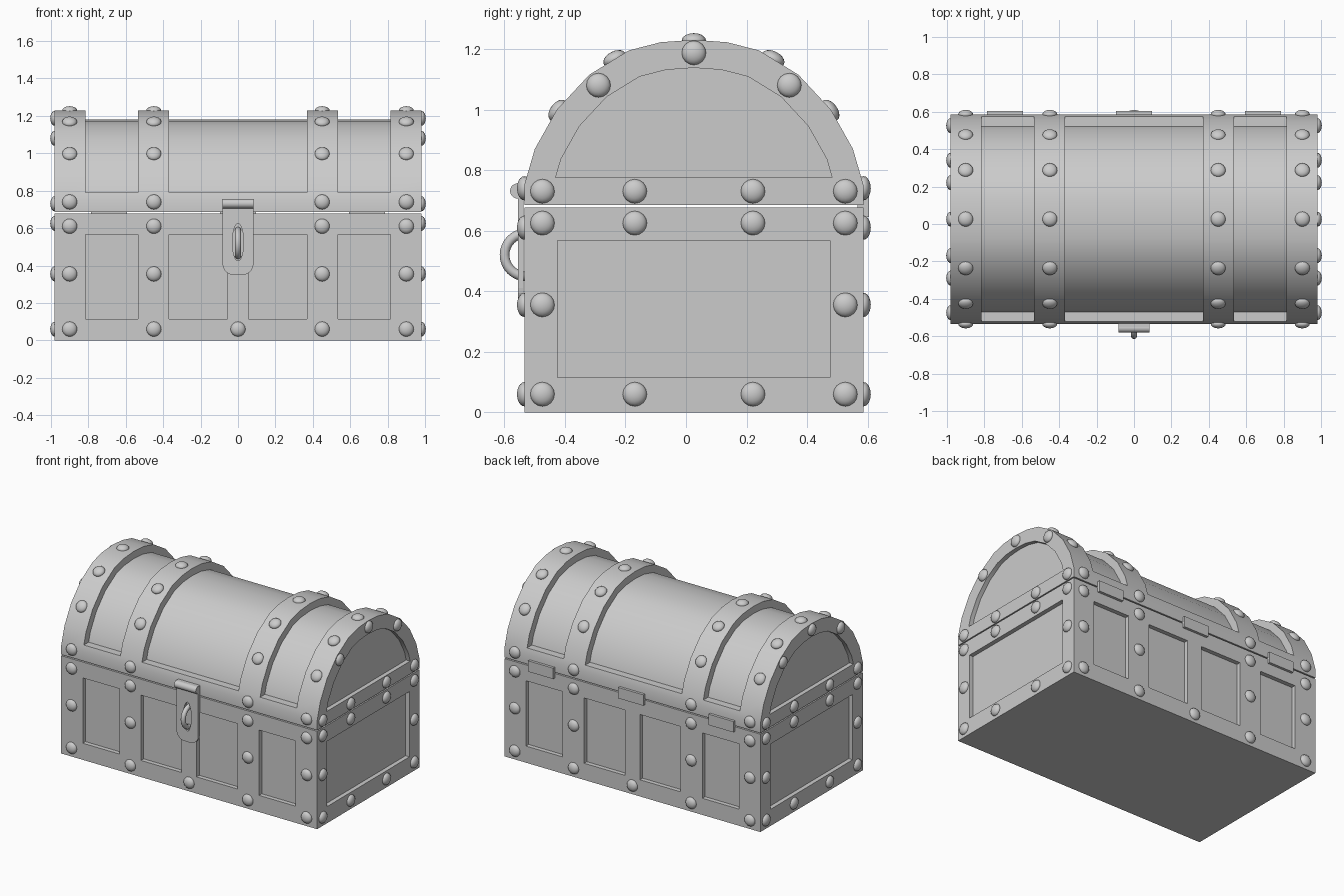
import bpy, bmesh
from math import sin, cos, pi, radians
from mathutils import Vector, Matrix

if "Cube" in bpy.data.objects:
    bpy.data.objects.remove(bpy.data.objects["Cube"])

CY = 0.026          # depth centre of the box
HX, HY = 0.98, 0.56  # half length, half depth
ZC = 0.67           # centre height of the lid arch
HALF = [(.56, .685), (.56, .75), (.525, .87), (.452, 1.0), (.345, 1.115), (.215, 1.195), (.11, 1.222)]
PROFILE = HALF + [(0, 1.23)] + [(-y, z) for y, z in reversed(HALF)]


def finish(name, bm, smooth=None):
    bmesh.ops.recalc_face_normals(bm, faces=bm.faces)
    me = bpy.data.meshes.new(name)
    bm.to_mesh(me)
    bm.free()
    ob = bpy.data.objects.new(name, me)
    bpy.context.collection.objects.link(ob)
    if smooth:
        smooth_by_angle(ob, smooth)
    return ob


def smooth_by_angle(ob, deg):
    bpy.ops.object.select_all(action='DESELECT')
    ob.select_set(True)
    bpy.context.view_layer.objects.active = ob
    bpy.ops.object.shade_smooth_by_angle(angle=radians(deg))


def box(bm, x0, x1, y0, y1, z0, z1):
    m = Matrix.Translation(((x0 + x1) / 2, (y0 + y1) / 2 + CY, (z0 + z1) / 2))
    bmesh.ops.create_cube(bm, size=1, matrix=m @ Matrix.Diagonal((x1 - x0, y1 - y0, z1 - z0, 1)))


def prism(bm, pts, a, b, axis='x'):
    def ring(d):
        return [bm.verts.new((d, u + CY, v) if axis == 'x' else (u, d + CY, v)) for u, v in pts]
    r0, r1 = ring(a), ring(b)
    n = len(pts)
    bm.faces.new(r0)
    bm.faces.new(r1[::-1])
    for i in range(n):
        bm.faces.new((r0[i], r0[(i + 1) % n], r1[(i + 1) % n], r1[i]))


def arch(s, base):
    """Lid profile scaled about its centre and cut off at height base."""
    p = [(y * s, ZC + (z - ZC) * s) for y, z in PROFILE]
    out = []
    for (y0, z0), (y1, z1) in zip(p, p[1:]):
        if (z0 - base) * (z1 - base) < 0:
            t = (base - z0) / (z1 - z0)
            out.append((y0 + t * (y1 - y0), base))
        if z1 > base:
            out.append((y1, z1))
    return out


def cut(ob, bm):
    cutter = finish("cutter", bm)
    cutter.hide_render = True
    mod = ob.modifiers.new("cut", 'BOOLEAN')
    mod.object = cutter
    mod.operation = 'DIFFERENCE'
    mod.solver = 'EXACT'
    bpy.context.view_layer.objects.active = ob
    bpy.ops.object.modifier_apply(modifier=mod.name)
    bpy.data.objects.remove(cutter)


# Lower box with recessed panels
bm = bmesh.new()
box(bm, -HX, HX, -HY, HY, 0, .677)
body = finish("chest_body", bm)
D = .03
bm = bmesh.new()
for s in (-1, 1):
    for a, b in ((-.815, -.535), (-.37, -.057), (.057, .37), (.535, .815)):
        box(bm, a, b, *sorted((s * (HY - D), s * (HY + .1))), .115, .567)
    box(bm, *sorted((s * (HX - D), s * (HX + .1))), -.45, .45, .115, .567)
cut(body, bm)

# Arched lid with raised bands and recessed ends
bm = bmesh.new()
prism(bm, PROFILE, -HX, HX)
lid = finish("chest_lid", bm)
bm = bmesh.new()
for a, b in ((-.815, -.535), (-.37, .37), (.535, .815)):
    prism(bm, arch(.91, .79) + arch(1.3, .79)[::-1], a, b)
for s in (-1, 1):
    prism(bm, arch(.835, .775), s * (HX - D), s * (HX + .1))
cut(lid, bm)
smooth_by_angle(lid, 30)

# Domed rivets
bm = bmesh.new()


def rivet(x, y, z, normal):
    rot = Vector(normal).to_track_quat('Z', 'Y').to_matrix().to_4x4()
    m = Matrix.Translation((x, y + CY, z)) @ rot @ Matrix.Diagonal((.04, .04, .024, 1))
    bmesh.ops.create_uvsphere(bm, u_segments=16, v_segments=10, radius=1, matrix=m)


for s in (-1, 1):
    # front and back, lower box and lid rail
    for x in (-.9, -.45, .45, .9):
        for z in (.06, .355, .61, .74):
            rivet(x, s * HY, z, (0, s, 0))
        # along the lid bands
        for y, z in ((.45, .997), (.262, 1.168)):
            rivet(x, s * y, z, (0, s * y, z - ZC))
    rivet(0, s * HY, .06, (0, s, 0))
    # ends
    for z in (.06, .625, .73):
        for y in (-.5, -.195, .195, .5):
            rivet(s * HX, y, z, (s, 0, 0))
    for y, z in ((-.5, .355), (.5, .355), (-.315, 1.08), (0, 1.187), (.315, 1.08)):
        rivet(s * HX, y, z, (s, 0, 0))
for x in (-.9, -.45, .45, .9):
    rivet(x, 0, 1.228, (0, 0, 1))
finish("rivets", bm, 40)

# Back hinges
bm = bmesh.new()
for x in (-.69, 0, .69):
    box(bm, x - .096, x + .096, HY - .02, HY + .018, .645, .72)
finish("hinges", bm)

# Front hasp plate with rounded foot and slot
W, R = .083, .06
foot = [(W - R + R * cos(t * pi / 12), .35 + R - R * sin(t * pi / 12)) for t in range(7)]
outline = [(W, .73)] + foot + [(-x, z) for x, z in reversed(foot)] + [(-W, .73)]
bm = bmesh.new()
prism(bm, outline, -HY - .02, -HY - .002, 'y')
hasp = finish("hasp_plate", bm)
bm = bmesh.new()
prism(bm, [(.03 * cos(t * pi / 12), .525 + .1 * sin(t * pi / 12)) for t in range(24)],
      -HY - .1, -HY + .1, 'y')
cut(hasp, bm)

# Hasp pivot barrel and its leaf on the lid
bm = bmesh.new()
bmesh.ops.create_cone(bm, cap_ends=True, segments=20, radius1=.025, radius2=.025, depth=2 * W,
                      matrix=Matrix.Translation((0, CY - HY - .022, .731)) @ Matrix.Rotation(pi / 2, 4, 'Y'))
box(bm, -W, W, -HY - .022, -HY + .005, .715, .755)
finish("hasp_barrel", bm, 40)

# Staple ring through the slot
bpy.ops.mesh.primitive_torus_add(major_segments=32, minor_segments=12, major_radius=.071, minor_radius=.016,
                                 location=(0, -.528, .52), rotation=(0, pi / 2, 0))
staple = bpy.context.object
staple.name = "staple_ring"
smooth_by_angle(staple, 60)
